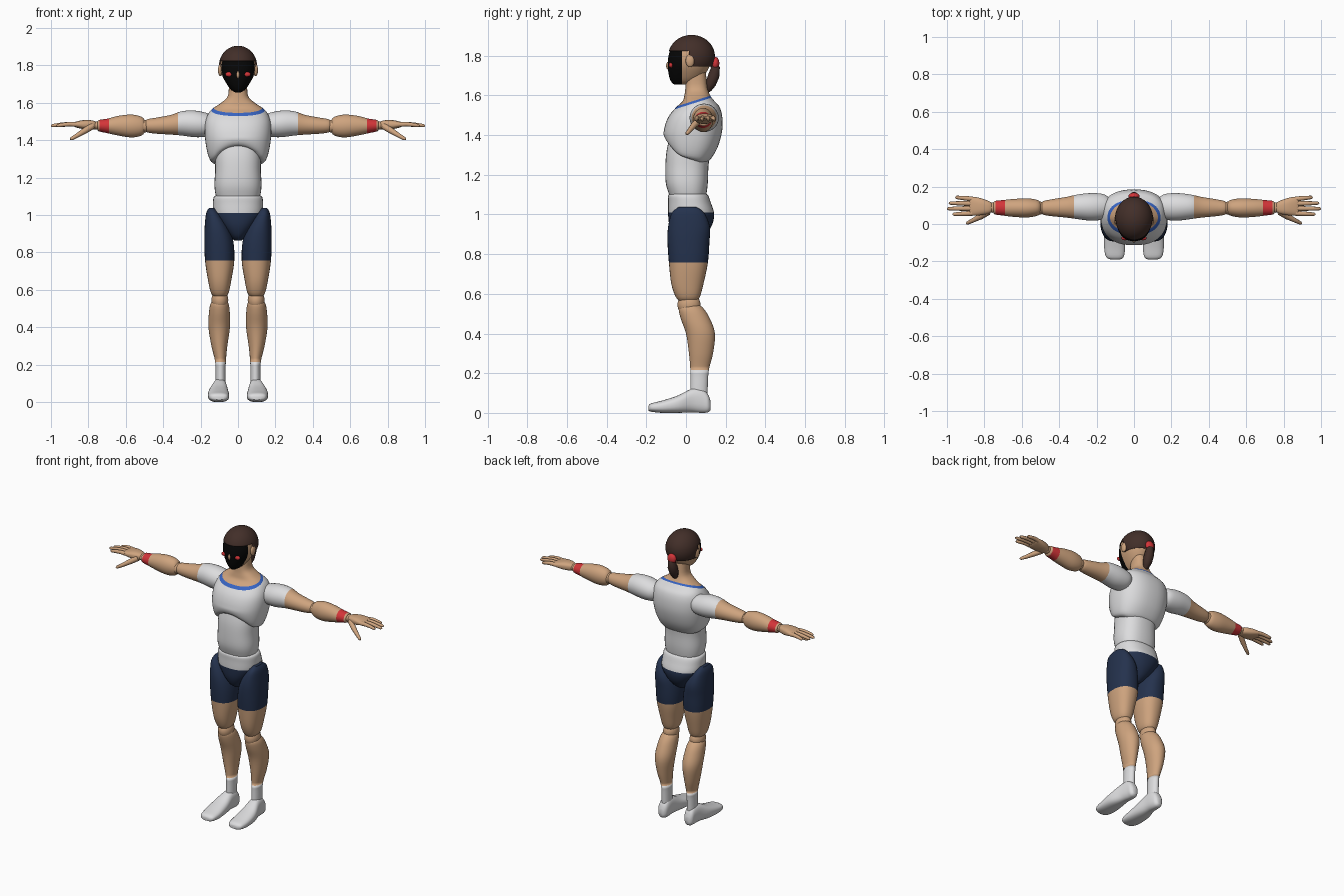
import bpy, bmesh
from math import sin, cos, pi, copysign, radians
from mathutils import Vector

cube = bpy.data.objects.get("Cube")
if cube:
    bpy.data.objects.remove(cube, do_unlink=True)


def material(name, color):
    mat = bpy.data.materials.new(name)
    mat.use_nodes = True
    mat.diffuse_color = (*color, 1)
    mat.node_tree.nodes["Principled BSDF"].inputs["Base Color"].default_value = (*color, 1)
    return mat


SKIN = material("skin", (.62, .37, .21))
WHITE = material("white_cloth", (.72, .72, .73))
NAVY = material("navy_cloth", (.018, .032, .075))
HAIR = material("brown_hair", (.055, .028, .022))
BLACK = material("black_mask", (.002, .002, .002))
RED = material("red_band", (.65, .035, .04))
BLUE = material("blue_trim", (.04, .13, .55))


def finish(name, bm, mat):
    bmesh.ops.recalc_face_normals(bm, faces=bm.faces)
    mesh = bpy.data.meshes.new(name)
    bm.to_mesh(mesh)
    bm.free()
    mesh.materials.append(mat)
    for poly in mesh.polygons:
        poly.use_smooth = True
    mesh.set_sharp_from_angle(angle=radians(42))
    ob = bpy.data.objects.new(name, mesh)
    bpy.context.collection.objects.link(ob)
    return ob


def spline(rows, steps=4):
    """Smooth rows of numbers with a Catmull-Rom curve."""
    pts = [Vector(r) for r in rows]
    pts = [pts[0]] + pts + [pts[-1]]
    for i in range(1, len(pts) - 2):
        a, b, c, d = pts[i - 1:i + 3]
        for k in range(steps):
            t = k / steps
            yield b + (c - a) * (t / 2) + (a * 2 - b * 5 + c * 4 - d) * (t * t / 2) \
                + (b * 3 - a - c * 3 + d) * (t ** 3 / 2)
    yield pts[-1]


def loft(name, axis, rows, mat, side=1, power=2.0, warp=None, sides=32):
    """Each row: place on the axis, then low and high limits of the two other axes."""
    bm = bmesh.new()
    rings = []
    for t, a0, a1, b0, b1 in spline(rows):
        ring = []
        for i in range(sides):
            u, v = (copysign(abs(f) ** (2 / power), f)
                    for f in (cos(2 * pi * i / sides), sin(2 * pi * i / sides)))
            a = (a0 + a1) / 2 + u * (a1 - a0) / 2
            b = (b0 + b1) / 2 + v * (b1 - b0) / 2
            p = Vector({"x": (t, a, b), "y": (a, t, b), "z": (a, b, t)}[axis])
            if warp:
                p = warp(p)
            p.x *= side
            ring.append(bm.verts.new(p))
        rings.append(ring)
    for low, high in zip(rings, rings[1:]):
        for i in range(sides):
            j = (i + 1) % sides
            bm.faces.new((low[i], low[j], high[j], high[i]))
    bm.faces.new(rings[0])
    bm.faces.new(rings[-1])
    return finish(name, bm, mat)


def ball(name, center, radii, mat):
    bm = bmesh.new()
    bmesh.ops.create_uvsphere(bm, u_segments=32, v_segments=20, radius=1)
    for v in bm.verts:
        v.co = Vector([c + r * k for c, r, k in zip(center, radii, v.co)])
    return finish(name, bm, mat)


def cut(ob, planes, mat=None, rule=None):
    """Cut along planes; faces that meet the rule get the material, or go if there is none."""
    bm = bmesh.new()
    bm.from_mesh(ob.data)
    for point, normal in planes:
        bmesh.ops.bisect_plane(bm, geom=bm.verts[:] + bm.edges[:] + bm.faces[:],
                               plane_co=point, plane_no=normal)
    rule = rule or (lambda c: (c - Vector(planes[0][0])).dot(Vector(planes[0][1])) > 0)
    chosen = [f for f in bm.faces if rule(f.calc_center_median())]
    if mat:
        if mat.name not in ob.data.materials:
            ob.data.materials.append(mat)
        for f in chosen:
            f.material_index = ob.data.materials.find(mat.name)
    else:
        bmesh.ops.delete(bm, geom=chosen, context="FACES")
    bm.to_mesh(ob.data)
    bm.free()


def tube(name, points, mat):
    """Round tapered curve; each point is x, y, z, radius."""
    curve = bpy.data.curves.new(name, "CURVE")
    curve.dimensions = "3D"
    curve.bevel_depth = 1
    curve.bevel_resolution = 3
    curve.use_fill_caps = True
    line = curve.splines.new("POLY")
    line.points.add(len(points) - 1)
    for p, (x, y, z, r) in zip(line.points, points):
        p.co = (x, y, z, 1)
        p.radius = r
    line.use_smooth = True
    curve.materials.append(mat)
    ob = bpy.data.objects.new(name, curve)
    bpy.context.collection.objects.link(ob)


UP, FRONT, ACROSS = (0, 0, 1), (0, -1, 0), (1, 0, 0)


# Chest and neck in one form, with an arched lower front edge
def rib_arch(p):
    low = min(1, max(0, (1.42 - p.z) / .15))
    ahead = min(1, max(0, (.07 - p.y) / .14))
    p.z += low * ahead * .1 * max(0, 1 - (p.x / .165) ** 2)
    return p


chest = loft("chest", "z", [
    (1.26, -.115, .115, -.07, .1), (1.28, -.145, .145, -.095, .125),
    (1.34, -.165, .165, -.11, .16), (1.42, -.177, .177, -.112, .182),
    (1.49, -.176, .176, -.09, .183), (1.54, -.16, .16, -.05, .17),
    (1.57, -.135, .135, -.018, .145), (1.6, -.09, .09, -.008, .122),
    (1.64, -.053, .053, -.003, .108), (1.72, -.05, .05, 0, .1)],
    WHITE, power=2.4, warp=rib_arch, sides=48)
collar = Vector((0, -.3, .95))
cut(chest, [((0, -.01, 1.545), collar)], BLUE)
cut(chest, [((0, -.01, 1.557), collar)], SKIN)

# Waist and pelvis
loft("belly", "z", [
    (1.06, -.1, .1, -.07, .09), (1.1, -.118, .118, -.085, .102),
    (1.16, -.126, .126, -.102, .11), (1.24, -.122, .122, -.104, .113),
    (1.32, -.122, .122, -.098, .12), (1.4, -.11, .11, -.08, .11)], WHITE, power=2.4)
pelvis = loft("pelvis", "z", [
    (.865, -.02, .02, -.03, .05), (.89, -.045, .045, -.06, .09),
    (.94, -.09, .09, -.083, .128), (1, -.13, .13, -.09, .142),
    (1.06, -.134, .134, -.09, .125), (1.095, -.13, .13, -.09, .112),
    (1.105, -.115, .115, -.08, .1)], WHITE, power=2.3)
cut(pelvis, [((0, 0, 1.01), (0, 0, -1))], NAVY)

# Head with a painted face mask
head = loft("head", "z", [
    (1.655, -.015, .015, -.06, 0), (1.67, -.037, .037, -.075, .05),
    (1.7, -.06, .06, -.086, .09), (1.75, -.086, .086, -.092, .12),
    (1.8, -.093, .093, -.088, .13), (1.85, -.08, .08, -.07, .12),
    (1.885, -.04, .04, -.03, .08)], SKIN, power=2.2, sides=48)
cut(head, [((0, -.02, 1.7), FRONT), ((0, 0, 1.83), UP)], BLACK,
    lambda c: c.y < -.02 and c.z < 1.83)
ball("nose", (0, -.09, 1.75), (.008, .01, .02), SKIN)

# Hair cap, cut away around the face and ears
hair = ball("hair_cap", (0, .028, 1.797), (.102, .118, .108), HAIR)
cut(hair, [((0, 0, 1.745), UP), ((0, .015, 1.8), FRONT), ((0, 0, 1.825), UP)], None,
    lambda c: c.z < 1.745 or (c.y < .015 and c.z < 1.825))
shell = hair.modifiers.new("thickness", "SOLIDIFY")
shell.thickness = .018
ball("hair_tie", (0, .148, 1.762), (.03, .02, .032), RED)
tube("ponytail", [(0, .13, 1.78, .012), (0, .148, 1.74, .024), (0, .14, 1.7, .03),
                  (0, .125, 1.66, .028), (0, .112, 1.63, .018), (0, .105, 1.615, .006)], HAIR)

for side, word in ((1, "left"), (-1, "right")):
    def named(part):
        return word + "_" + part

    def at(x, y, z):
        return (x * side, y, z)

    outward = at(1, 0, 0)
    ball(named("ear"), at(.095, .02, 1.775), (.012, .022, .032), SKIN)
    ball(named("cheek_mark"), at(.048, -.076, 1.752), (.02, .011, .013), RED)

    # Arm: sleeve and upper arm, elbow, forearm with wristband
    arm = loft(named("upper_arm"), "x", [
        (.13, .05, .14, 1.44, 1.53), (.165, .025, .16, 1.42, 1.545),
        (.23, .018, .165, 1.416, 1.558), (.3, .026, .158, 1.425, 1.555),
        (.36, .034, .145, 1.43, 1.535), (.44, .042, .132, 1.435, 1.52),
        (.485, .05, .122, 1.442, 1.512), (.5, .065, .108, 1.455, 1.5)], WHITE, side)
    cut(arm, [(at(.32, 0, 0), outward)], SKIN)
    ball(named("elbow"), at(.505, .085, 1.475), (.035, .035, .035), SKIN)
    forearm = loft(named("forearm"), "x", [
        (.495, .06, .11, 1.45, 1.5), (.515, .045, .128, 1.425, 1.525),
        (.57, .035, .137, 1.415, 1.537), (.64, .038, .134, 1.425, 1.53),
        (.7, .045, .128, 1.438, 1.515), (.745, .052, .123, 1.448, 1.508),
        (.75, .065, .11, 1.46, 1.498)], SKIN, side)
    cut(forearm, [(at(.69, 0, 0), outward)], RED)
    cut(forearm, [(at(.74, 0, 0), outward)], SKIN)

    # Hand
    ball(named("wrist"), at(.757, .088, 1.479), (.03, .028, .022), SKIN)
    loft(named("palm"), "x", [
        (.755, .07, .108, 1.465, 1.495), (.775, .056, .122, 1.457, 1.505),
        (.82, .047, .138, 1.458, 1.508), (.865, .045, .146, 1.468, 1.5),
        (.88, .052, .142, 1.475, 1.494)], SKIN, side, power=2.6)
    for finger, root, tip, reach in (("index", .057, .052, .97), ("middle", .083, .082, 1),
                                     ("ring", .109, .112, .99), ("little", .134, .143, .955)):
        def along(t, z, r):
            return (*at(.865 + (reach - .865) * t, root + (tip - root) * t, z), r)
        tube(named(finger + "_finger"), [along(0, 1.484, .013), along(.33, 1.486, .0125),
             along(.63, 1.483, .011), along(.93, 1.478, .009), along(1, 1.477, .004)], SKIN)
    tube(named("thumb"), [(*at(.78, .065, 1.475), .018), (*at(.82, .04, 1.45), .016),
         (*at(.86, .02, 1.425), .012), (*at(.89, .005, 1.408), .009),
         (*at(.897, .002, 1.404), .004)], SKIN)

    # Leg: shorts and thigh, knee, shin with sock, foot
    thigh = loft(named("thigh"), "z", [
        (1.038, .125, .155, -.035, .05), (1.01, .1, .17, -.07, .09),
        (.94, .052, .178, -.09, .12), (.86, .025, .18, -.093, .118),
        (.755, .02, .176, -.086, .11), (.65, .036, .16, -.074, .088),
        (.585, .05, .145, -.052, .07), (.56, .07, .125, -.03, .05)], NAVY, side, power=2.3)
    cut(thigh, [((0, 0, .758), (0, 0, -1))], SKIN)
    ball(named("knee"), at(.097, .015, .545), (.045, .058, .058), SKIN)
    shin = loft(named("shin"), "z", [
        (.555, .075, .12, 0, .05), (.53, .052, .145, -.035, .085),
        (.48, .044, .155, -.028, .118), (.4, .043, .158, 0, .146),
        (.3, .057, .142, .015, .136), (.215, .065, .122, .022, .115),
        (.14, .066, .12, .022, .11), (.07, .066, .12, .02, .108)], SKIN, side)
    cut(shin, [((0, 0, .215), (0, 0, -1))], WHITE)
    loft(named("foot"), "y", [
        (-.19, .075, .125, .012, .035), (-.175, .055, .15, .006, .048),
        (-.12, .047, .16, 0, .062), (-.04, .05, .158, 0, .088),
        (.03, .058, .138, .003, .122), (.08, .06, .13, 0, .122),
        (.11, .066, .126, .003, .095), (.124, .08, .112, .015, .06)],
        WHITE, side, power=2.5)
